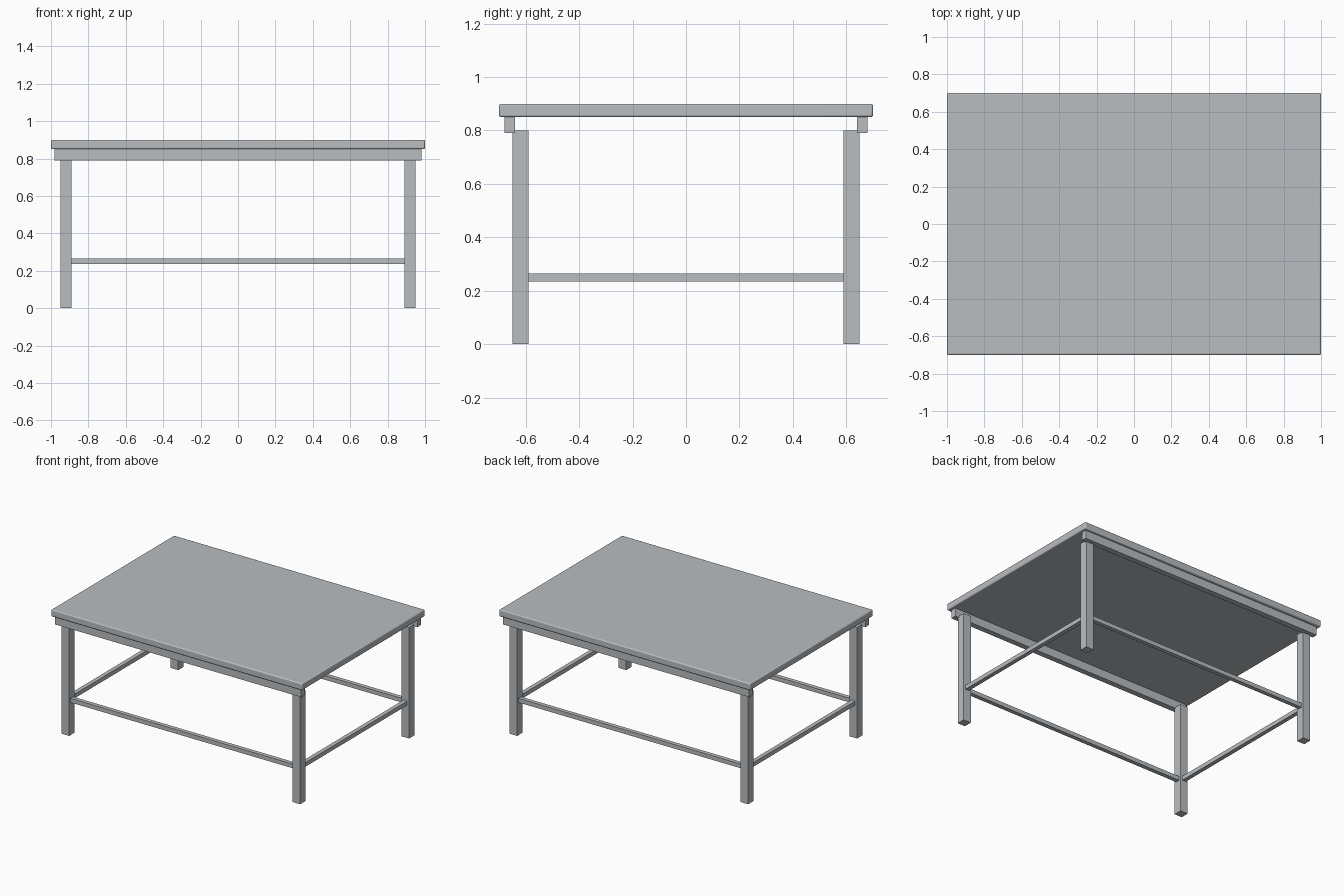
import bpy

cube = bpy.data.objects.get("Cube")
if cube:
    bpy.data.objects.remove(cube, do_unlink=True)

# Single brushed steel colour
steel = bpy.data.materials.new("steel_grey")
steel.use_nodes = True
colour = (0.49, 0.51, 0.53, 1)
steel.diffuse_color = colour
steel.node_tree.nodes["Principled BSDF"].inputs["Base Color"].default_value = colour


def box(name, centre, size):
    bpy.ops.mesh.primitive_cube_add(size=1, location=centre)
    obj = bpy.context.object
    obj.name = name
    obj.scale = size
    bpy.ops.object.transform_apply(location=False, rotation=False, scale=True)
    obj.data.materials.append(steel)
    return obj


LEG_X, LEG_Y, LEG_W, LEG_H = 0.92, 0.62, 0.06, 0.8
BAR, BAR_Z = 0.03, 0.25

# Tabletop with softened edges
top = box("tabletop", (0, 0, 0.875), (2, 1.4, 0.05))
bevel = top.modifiers.new("soft_edges", "BEVEL")
bevel.width = 0.008
bevel.segments = 3
bpy.ops.object.shade_smooth_by_angle()

for y_name, sy in (("front", -1), ("back", 1)):
    # Long rail under the tabletop, and long stretcher between the legs
    box(y_name + "_rail", (0, sy * 0.66, 0.82), (1.96, 0.04, 0.06))
    box(y_name + "_stretcher", (0, sy * LEG_Y, BAR_Z), (2 * LEG_X - LEG_W, BAR, BAR))
    # Corner legs
    for x_name, sx in (("left", 1), ("right", -1)):
        box(f"{y_name}_{x_name}_leg", (sx * LEG_X, sy * LEG_Y, LEG_H / 2),
            (LEG_W, LEG_W, LEG_H))

# Side stretchers
for x_name, sx in (("left", 1), ("right", -1)):
    box(x_name + "_stretcher", (sx * LEG_X, 0, BAR_Z), (BAR, 2 * LEG_Y - LEG_W, BAR))
